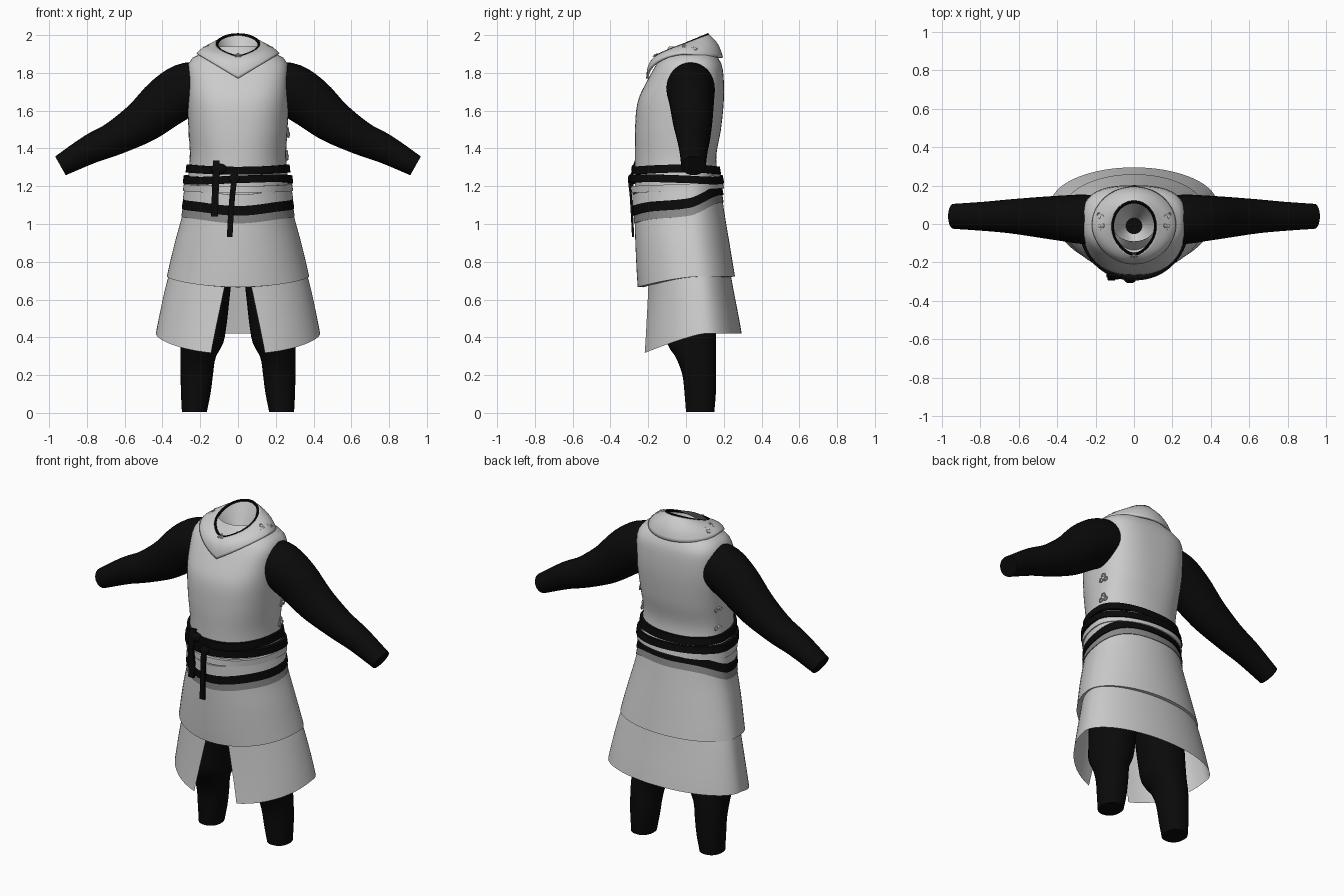
import bpy, bmesh
from math import sin, cos, pi, asin, radians
from mathutils import Vector

cube = bpy.data.objects.get("Cube")
if cube:
    bpy.data.objects.remove(cube)


def material(name, value):
    m = bpy.data.materials.new(name)
    m.use_nodes = True
    col = (value, value, value, 1)
    m.diffuse_color = col
    m.node_tree.nodes["Principled BSDF"].inputs["Base Color"].default_value = col
    return m


CLOTH = material("pale grey cloth", 0.6)
SHADE = material("mid grey trim", 0.25)
BLACK = material("black cloth", 0.003)


def look(table, k):
    """Smooth lookup in a table whose first column is the key."""
    rows = sorted(table)
    k = min(max(k, rows[0][0]), rows[-1][0])
    i = max(j for j in range(len(rows) - 1) if rows[j][0] <= k)
    a, b = rows[i], rows[i + 1]
    p, q = rows[max(i - 1, 0)], rows[min(i + 2, len(rows) - 1)]
    h = b[0] - a[0]
    t = (k - a[0]) / h
    out = []
    for c in range(1, len(a)):
        ma = (b[c] - p[c]) / (b[0] - p[0]) * h
        mb = (q[c] - a[c]) / (q[0] - a[0]) * h
        out.append((2*t**3 - 3*t*t + 1) * a[c] + (t**3 - 2*t*t + t) * ma
                   + (3*t*t - 2*t**3) * b[c] + (t**3 - t*t) * mb)
    return out


def power(v, e):
    return abs(v) ** e * (1 if v >= 0 else -1)


def surf(table, th, z, off=0.0):
    """Point on a garment: th = 0 is the front, pi/2 is +x."""
    w, front, back, mid, n = look(table, z)
    s, c = power(sin(th), 2 / n), power(cos(th), 2 / n)
    depth = mid - front if c > 0 else back - mid
    return Vector(((w + off) * s, mid - (depth + off) * c, z))


def finish(ob, mat, angle=40):
    ob.data.materials.append(mat)
    bpy.ops.object.select_all(action="DESELECT")
    ob.select_set(True)
    bpy.context.view_layer.objects.active = ob
    bpy.ops.object.shade_smooth_by_angle(angle=radians(angle))
    return ob


def sheet(name, fn, nu, nv, mat, wrap=True, caps=False, thick=0):
    """Grid surface from fn(u, v), both running 0 to 1."""
    bm = bmesh.new()
    cols = nu if wrap else nu + 1
    g = [[bm.verts.new(fn(i / nu, j / nv)) for i in range(cols)] for j in range(nv + 1)]
    for j in range(nv):
        for i in range(nu):
            k = (i + 1) % cols
            bm.faces.new((g[j][i], g[j][k], g[j + 1][k], g[j + 1][i]))
    if caps:
        bm.faces.new(g[0])
        bm.faces.new(g[-1])
    bmesh.ops.recalc_face_normals(bm, faces=bm.faces)
    me = bpy.data.meshes.new(name)
    bm.to_mesh(me)
    bm.free()
    ob = bpy.data.objects.new(name, me)
    bpy.context.collection.objects.link(ob)
    if thick:
        mod = ob.modifiers.new("thickness", "SOLIDIFY")
        mod.thickness, mod.offset = thick, 0
    return finish(ob, mat)


# Garment profiles: height, half width, front y, back y, middle y, squareness
TORSO = [(1.05, .28, -.27, .19, .02, 2), (1.2, .27, -.27, .18, .02, 2.1),
         (1.35, .255, -.27, .16, .01, 2.2), (1.5, .262, -.27, .185, .01, 2.4),
         (1.65, .27, -.255, .2, .02, 2.6), (1.76, .27, -.205, .2, .02, 2.8),
         (1.84, .265, -.16, .19, .02, 2.8), (1.88, .24, -.135, .17, .02, 2.5),
         (1.91, .18, -.11, .15, .02, 2.2), (1.94, .125, -.09, .125, .02, 2)]
SKIRT = [(1.2, .27, -.272, .182, .02, 2), (1.05, .295, -.272, .205, .03, 2),
         (.9, .335, -.268, .23, .04, 2), (.73, .375, -.26, .258, .06, 2), (.6, .4, -.25, .28, .06, 2)]
HEM = [(.8, .345, -.2, .225, .06, 2), (.66, .385, -.205, .25, .08, 2),
       (.42, .435, -.225, .295, .1, 2), (.3, .45, -.238, .31, .1, 2)]

# Tunic body
sheet("tunic_body", lambda u, v: surf(TORSO, u * 2 * pi, 1.1 + .84 * v), 64, 28, CLOTH)


# Upper skirt with a rolled lower edge
def upper_skirt(u, v):
    th = u * 2 * pi
    low = .72 - .055 * max(cos(th), 0) ** 1.5
    t = min(v / .94, 1)
    off = 0 if v < .95 else -.03
    return surf(SKIRT, th, 1.19 + (low - 1.19) * t, off)


sheet("upper_skirt", upper_skirt, 64, 16, CLOTH)


# Lower skirt, split at the front
def lower_skirt(u, v):
    gap = asin((.05 + .09 * v) / (.37 + .07 * v))
    th = gap + (2 * pi - 2 * gap) * u
    low = .42 - .11 * max(cos(th), 0) ** 1.3
    return surf(HEM, th, .78 + (low - .78) * v)


sheet("lower_skirt", lower_skirt, 64, 10, CLOTH, wrap=False)


# Bands wrapped round the waist
def band(name, mid, half, inner, off, mat):
    def fn(u, v):
        th = u * 2 * pi
        k = round(v * 3)
        z = mid(th) + (half if k < 2 else -half)
        return surf(SKIRT if z < 1.19 else TORSO, th, z, off if k in (1, 2) else inner)
    sheet(name, fn, 64, 3, mat)


def slope(th):
    return 1.125 - .055 * cos(th) + .012 * sin(3 * th) * sin(th)


band("upper_belt", lambda t: 1.288 - .006 * cos(2 * t), .021, -.01, .016, BLACK)
band("lower_belt", lambda t: 1.236 + .006 * sin(t * 2), .02, -.01, .024, BLACK)
band("pale_sash", lambda t: slope(t) + .055, .03, -.01, .012, CLOTH)
band("pale_sash_fold", lambda t: 1.195 - .012 * cos(t), .018, -.01, .018, CLOTH)
band("black_sash", slope, .026, -.01, .01, BLACK)
band("sash_lining", lambda t: slope(t) - .045, .022, -.004, .004, SHADE)


# Collar with a pointed front, its rim and its funnel lining
def collar_top(th, grow=0.0):
    c, s = cos(th), sin(th)
    y = -.01 - (.135 if c > 0 else .125) * c - .012 * max(c, 0) ** 8
    return Vector(((.112 + grow) * s, y - grow * c, 1.95 - .052 * c - .01 * max(c, 0) ** 8))


def collar_low(th):
    c, s = cos(th), abs(sin(th))
    if c > 0:
        return Vector((.215 * sin(th), -.005 - .2 * c ** 1.1, 1.77 + .13 * s))
    return Vector((.215 * sin(th), -.005 - .195 * c, 1.9 + .02 * c))


def collar(u, v):
    th = u * 2 * pi
    p = collar_top(th).lerp(collar_low(th), v)
    return p + Vector((sin(th), -cos(th), .6)) * .012 * sin(v * pi)


def lining(u, v):
    th = u * 2 * pi
    return collar_top(th, -.004).lerp(Vector((.04 * sin(th), -.01 - .04 * cos(th), 1.83)), v)


def rim(u, v):
    th, a = u * 2 * pi, v * 2 * pi
    return collar_top(th, .008 * cos(a)) + Vector((0, 0, .008 * sin(a)))


sheet("collar", collar, 64, 8, CLOTH, thick=.012)
sheet("collar_lining", lining, 48, 6, CLOTH)
sheet("collar_rim", rim, 64, 8, BLACK)
sheet("neck_bottom", lambda u, v: Vector((.042 * (1 - .9 * v) * sin(u * 2 * pi),
      -.01 - .042 * (1 - .9 * v) * cos(u * 2 * pi), 1.833)), 24, 1, BLACK)

# Sleeves: key, x, z, radius, depth radius, middle y
ARM = [(0, .2, 1.72, .135, .125, .025), (1, .28, 1.71, .14, .128, .025), (2, .38, 1.645, .135, .118, .03),
       (3, .5, 1.545, .115, .105, .035), (4, .65, 1.455, .09, .088, .04),
       (5, .78, 1.397, .077, .076, .04), (6, .94, 1.308, .057, .065, .04)]
# Legs: height, inner x, outer x, front y, back y
LEG = [(1, 0, .25, -.14, .15), (.6, .045, .29, -.12, .16), (.45, .062, .3, -.11, .16),
       (.36, .08, .305, -.1, .16), (.29, .118, .305, -.055, .16), (.2, .132, .304, -.02, .16),
       (.1, .145, .302, -.008, .158), (0, .165, .297, 0, .15)]

for side, label in ((1, "left"), (-1, "right")):
    def sleeve(u, v):
        k, a = v * 6, u * 2 * pi
        x, z, r, ry, y = look(ARM, k)
        p, q = look(ARM, k - .2), look(ARM, k + .2)
        d = Vector((q[0] - p[0], 0, q[1] - p[1])).normalized()
        return Vector((side * (x - d.z * r * cos(a)), y + ry * sin(a), z + d.x * r * cos(a)))

    def leg(u, v):
        a = u * 2 * pi
        x0, x1, y0, y1 = look(LEG, 1 - v)
        return Vector((side * ((x0 + x1) / 2 + (x1 - x0) / 2 * power(cos(a), .9)),
                       (y0 + y1) / 2 + (y1 - y0) / 2 * power(sin(a), .9), 1.005 - v))

    sheet(label + "_sleeve", sleeve, 32, 24, BLACK, caps=True)
    sheet(label + "_leg", leg, 32, 30, BLACK, caps=True)


# Knotted cord fasteners: three loops round a bead
def fastener(name, pos, normal, size):
    rot = Vector(normal).to_track_quat("Z", "Y")
    for i, (a, b) in enumerate(((0, 1), (.9, -.5), (-.9, -.5))):
        at = Vector(pos) + rot @ Vector((a, b, 0)) * size
        bpy.ops.mesh.primitive_torus_add(location=at, rotation=rot.to_euler(), major_radius=size * .65,
                                         minor_radius=size * .25, major_segments=14, minor_segments=6)
        bpy.context.object.name = f"{name}_loop_{i + 1}"
        finish(bpy.context.object, CLOTH)
    bpy.ops.mesh.primitive_uv_sphere_add(location=pos, radius=size * .6, segments=12, ring_count=8)
    bpy.context.object.name = name + "_bead"
    finish(bpy.context.object, CLOTH)


for side, label in ((1, "left"), (-1, "right")):
    for i, y in enumerate((-.01, .035)):
        fastener(f"{label}_collar_fastener_{i + 1}", (side * .176, y, 1.932), (side * .6, -.1, .8), .015)
    for i, z in enumerate((1.36, 1.48)):
        pos = surf(TORSO, side * 1.75, z, .008 if side > 0 else -.004)
        fastener(f"{label}_side_fastener_{i + 1}", pos, (side, .2, 0), .017)
fastener("throat_fastener", (0, -.165, 1.893), (0, -.6, .8), .01)


# Hanging belt ends: flat ribbons along a path, with knots on the belts
def ribbon(name, path, width, thick):
    def fn(u, v):
        p = Vector(path[round(v * (len(path) - 1))])
        k = round(u * 4)
        return p + Vector((width / 2 * (-1 if k in (0, 3) else 1), thick / 2 * (-1 if k < 2 else 1), 0))
    sheet(name, fn, 4, len(path) - 1, BLACK, caps=True)


ribbon("short_belt_end", [(-.115, -.265, 1.335), (-.115, -.282, 1.28), (-.118, -.288, 1.22),
                          (-.122, -.268, 1.12), (-.124, -.272, 1.04)], .036, .014)
ribbon("long_belt_end", [(-.015, -.285, 1.27), (-.02, -.302, 1.235), (-.03, -.292, 1.15),
                         (-.038, -.286, 1.05), (-.044, -.28, .93)], .03, .012)
for name, at, size in (("upper_knot", (-.1, -.268, 1.29), (.045, .022, .03)),
                       ("lower_knot", (-.02, -.292, 1.24), (.03, .016, .024))):
    bpy.ops.mesh.primitive_uv_sphere_add(location=at, radius=1, segments=16, ring_count=8)
    bpy.context.object.name = name
    bpy.context.object.scale = size
    finish(bpy.context.object, BLACK)
